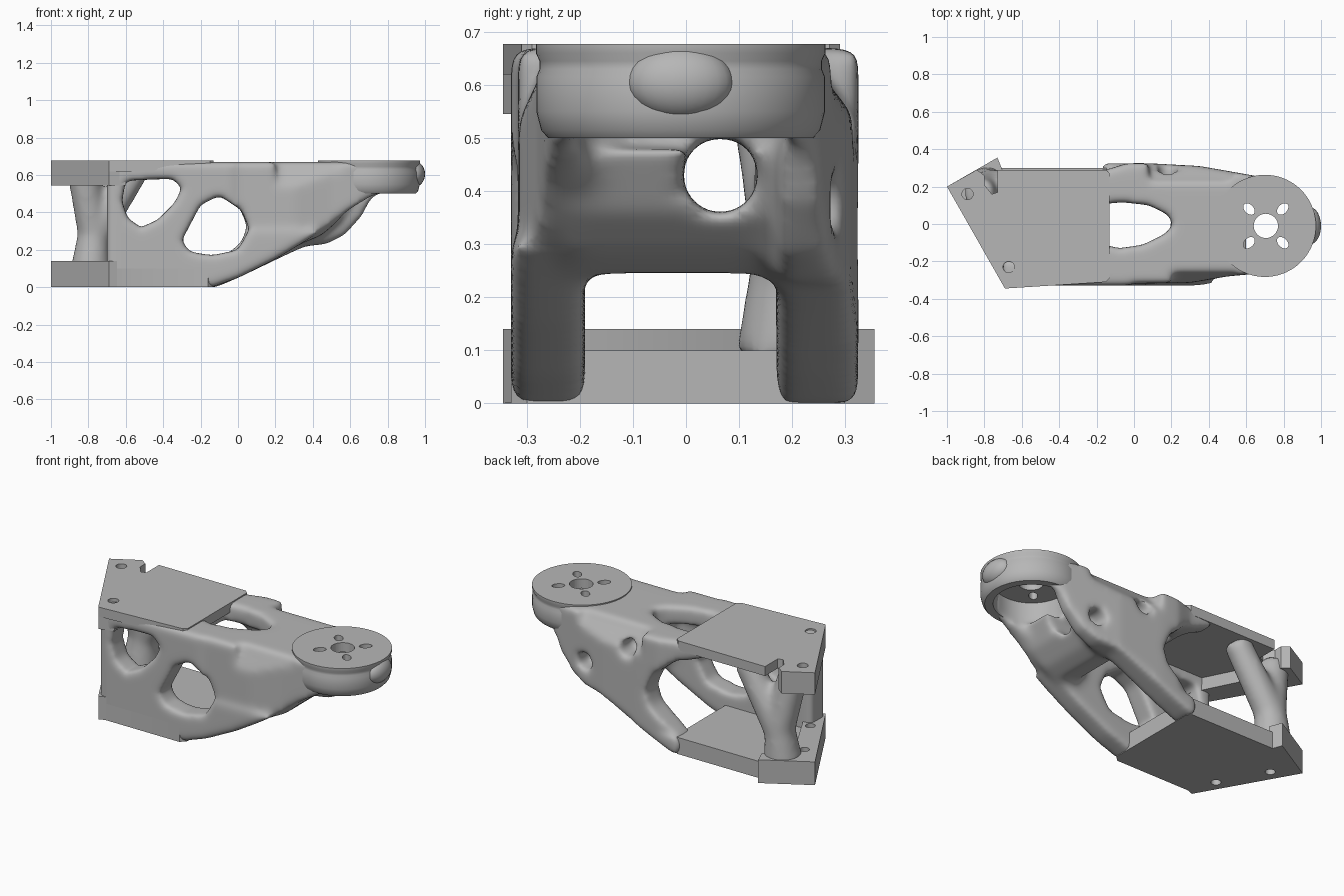
import bpy, bmesh, math
from mathutils import Vector

cube = bpy.data.objects.get("Cube")
if cube:
    bpy.data.objects.remove(cube, do_unlink=True)

metal = bpy.data.materials.new("light grey metal")
metal.use_nodes = True
GREY = (0.47, 0.47, 0.47, 1)
metal.diffuse_color = GREY
metal.node_tree.nodes["Principled BSDF"].inputs["Base Color"].default_value = GREY

# How a 2D outline point and an extrusion height map to 3D, per extrusion axis
PLACE = {"x": lambda p, h: (h, p[0], p[1]),
         "y": lambda p, h: (p[0], h, p[1]),
         "z": lambda p, h: (p[0], p[1], h)}


def prism(bm, pts, lo, hi, axis="z"):
    """Extrude a 2D outline along one axis."""
    a = [bm.verts.new(PLACE[axis](p, lo)) for p in pts]
    b = [bm.verts.new(PLACE[axis](p, hi)) for p in pts]
    n = len(pts)
    faces = [bm.faces.new(a), bm.faces.new(b)]
    faces += [bm.faces.new((a[i], a[(i + 1) % n], b[(i + 1) % n], b[i])) for i in range(n)]
    bmesh.ops.recalc_face_normals(bm, faces=faces)


def oval(cx, cy, rx, ry, turn=0, n=32):
    c, s = math.cos(turn), math.sin(turn)
    ring = [(rx * math.cos(i * math.tau / n), ry * math.sin(i * math.tau / n)) for i in range(n)]
    return [(cx + u * c - v * s, cy + u * s + v * c) for u, v in ring]


def limb(bm, p, q, r1, r2):
    """Tapered rod between two points."""
    p, q = Vector(p), Vector(q)
    d = q - p
    m = d.to_track_quat("Z", "Y").to_matrix().to_4x4()
    m.translation = (p + q) / 2
    bmesh.ops.create_cone(bm, cap_ends=True, segments=24, radius1=r1, radius2=r2,
                          depth=d.length, matrix=m)


def make(name, bm):
    me = bpy.data.meshes.new(name)
    bm.to_mesh(me)
    bm.free()
    ob = bpy.data.objects.new(name, me)
    bpy.context.scene.collection.objects.link(ob)
    me.materials.append(metal)
    return ob


def cutter(*shapes):
    bm = bmesh.new()
    for s in shapes:
        prism(bm, *s)
    ob = make("cutter", bm)
    ob.hide_render = True
    return ob


def cut(ob, tool):
    mod = ob.modifiers.new("cut", "BOOLEAN")
    mod.operation, mod.solver, mod.object = "DIFFERENCE", "EXACT", tool


def bake(ob, angle, tools=()):
    """Apply the modifiers, drop the cutters and shade."""
    bpy.context.view_layer.update()
    ev = ob.evaluated_get(bpy.context.evaluated_depsgraph_get())
    me = bpy.data.meshes.new_from_object(ev)
    ob.modifiers.clear()
    ob.data = me
    for t in tools:
        bpy.data.objects.remove(t, do_unlink=True)
    bpy.ops.object.select_all(action="DESELECT")
    ob.select_set(True)
    bpy.context.view_layer.objects.active = ob
    bpy.ops.object.shade_smooth_by_angle(angle=math.radians(angle))


def remesh(ob, size):
    mod = ob.modifiers.new("remesh", "REMESH")
    mod.mode, mod.voxel_size = "VOXEL", size


# Organic body: side walls, roof skin, core web and forked rear column
front_wall = [(-.7, .015), (-.14, .0), (0, .05), (.2, .15), (.35, .24), (.5, .34),
              (.6, .42), (.72, .49), (.82, .5), (.82, .67), (-.7, .67)]
back_wall = [(-.17, .0), (-.12, .0), (0, .05), (.25, .17), (.36, .22), (.47, .23), (.57, .28),
             (.66, .38), (.72, .49), (.82, .5), (.82, .67), (-.32, .67), (-.3, .6), (-.12, .54),
             (.0, .44), (.05, .33), (.02, .24), (-.17, .09)]
core = [(.18, .67), (.2, .34), (.26, .26), (.36, .24), (.45, .28), (.54, .36), (.62, .5), (.62, .67)]
roof = [(-.2, -.3), (.6, -.25), (.6, .25), (.1, .31), (-.2, .29)]
bm = bmesh.new()
prism(bm, front_wall, -.33, -.19, "y")
prism(bm, back_wall, .17, .325, "y")
prism(bm, core, -.22, .22, "y")
prism(bm, roof, .56, .67)
limb(bm, (-.79, .2, .08), (-.77, .21, .32), .11, .08)
limb(bm, (-.77, .21, .27), (-.54, .2, .64), .085, .075)
limb(bm, (-.77, .21, .27), (-.83, .16, .62), .085, .085)
limb(bm, (.05, .25, .3), (.45, .24, .36), .07, .08)
body = make("organic_body", bm)

hole_a = [(-.6, .57), (-.35, .58), (-.3, .53), (-.34, .45), (-.43, .36), (-.52, .32),
          (-.59, .37), (-.62, .46)]
hole_b = [(-.3, .25), (-.26, .19), (-.14, .17), (.0, .2), (.06, .31), (.02, .41),
          (-.1, .49), (-.2, .44)]
roof_hole = [(-.16, -.11), (-.08, -.13), (.05, -.11), (.17, -.05), (.21, 0), (.18, .05),
             (.08, .1), (-.05, .115), (-.16, .11)]
# Plan outlines that pinch the walls toward the round flange
waist_front = [(-.1, -.35), (0, -.318), (.3, -.315), (.5, -.28), (.7, -.262), (.83, -.21),
               (.83, -.5), (-.1, -.5)]
waist_back = [(-.4, .285), (-.15, .29), (-.02, .33), (.35, .31), (.55, .275), (.7, .248),
              (.83, .19), (.83, .5), (-.4, .5)]
# Sloping shoulders beside the roof
shoulder_front = [(-.25, .7), (-.26, .65), (-.34, .48), (-.5, .48), (-.5, .7)]
shoulder_back = [(.22, .7), (.23, .65), (.335, .52), (.5, .52), (.5, .7)]
tools = [
    cutter((hole_a, -.5, -.1, "y")),
    cutter((hole_b, -.5, -.1, "y")),
    cutter((roof_hole, .5, .8)),
    cutter((waist_front, .3, .8)),
    cutter((waist_back, .1, .8)),
    cutter((shoulder_front, .2, .56, "x")),
    cutter((shoulder_back, .08, .52, "x")),
    cutter((oval(.7, -.01, .2, .2), .48, .8)),
    cutter((oval(.48, .38, .05, .05), .16, .5, "y")),
    cutter((oval(.18, .545, .05, .045), .18, .5, "y")),
    cutter((oval(.065, .43, .072, .072), .1, .8, "x")),
]
remesh(body, .02)
for t in tools:
    cut(body, t)
remesh(body, .014)
soft = body.modifiers.new("soften", "SMOOTH")
soft.factor, soft.iterations = .5, 20
bake(body, 60, tools)

# Mounting plates with thicker bolt strips along the slanted end
top_bolts = [oval(-.89, .16, .03, .03), oval(-.67, -.23, .03, .03)]
bottom_bolts = [oval(-.86, .1, .027, .027), oval(-.71, -.17, .027, .027)]
top_outline = [(-1, .2), (-.84, .29), (-.8, .26), (-.8, .21), (-.76, .16), (-.73, .17), (-.73, .29),
               (-.15, .29), (-.13, .27), (-.13, -.29), (-.15, -.31), (-.69, -.345)]
top_strip = [(-1, .2), (-.84, .29), (-.8, .26), (-.8, .15), (-.6, -.25), (-.6, -.32), (-.69, -.345)]
bottom_outline = [(-1, .2), (-.73, .355), (-.71, .3), (-.15, .3), (-.13, .28), (-.13, -.3),
                  (-.16, -.33), (-.66, -.33), (-.69, -.345)]
bottom_strip = [(-1, .2), (-.73, .355), (-.7, .28), (-.82, .14), (-.62, -.24), (-.62, -.32), (-.69, -.345)]
for name, part, bolts in (
    ("top_plate", (top_outline, .62, .677), top_bolts),
    ("top_bolt_strip", (top_strip, .545, .676), top_bolts),
    ("bottom_plate", (bottom_outline, 0, .1), bottom_bolts),
    ("bottom_bolt_strip", (bottom_strip, .001, .14), bottom_bolts),
):
    bm = bmesh.new()
    prism(bm, *part)
    plate = make(name, bm)
    drill = cutter(*[(b, -.2, .9) for b in bolts])
    cut(plate, drill)
    bake(plate, 30, [drill])

# Round flange: lathed rim, hollow underneath
section = [(0, .677), (.273, .677), (.273, .66), (.266, .645), (.266, .63), (.272, .615),
           (.272, .55), (.263, .515), (.25, .5), (.205, .5), (.2, .62), (0, .62)]
bm = bmesh.new()
ring = [bm.verts.new((.7 + r, -.01, z)) for r, z in section]
edges = [bm.edges.new(e) for e in zip(ring, ring[1:])]
bmesh.ops.spin(bm, geom=ring + edges, cent=(.7, -.01, 0), axis=(0, 0, 1),
               angle=math.tau, steps=72)
bmesh.ops.remove_doubles(bm, verts=bm.verts, dist=.0005)
bmesh.ops.recalc_face_normals(bm, faces=bm.faces)
flange = make("round_flange", bm)

# Centre bore and four slanted slots
slots = [(oval(.705 + sx * .09, -.01 + sy * .09, .036, .024, sx * sy * math.pi / 4), .3, .9)
         for sx in (-1, 1) for sy in (-1, 1)]
drill = cutter((oval(.705, -.01, .065, .065), .3, .9), *slots)
cut(flange, drill)
bake(flange, 35, [drill])

# Small swelling on the flange nose
bm = bmesh.new()
bmesh.ops.create_uvsphere(bm, u_segments=24, v_segments=16, radius=1)
bmesh.ops.scale(bm, vec=(.06, .1, .07), verts=bm.verts)
bmesh.ops.translate(bm, vec=(.94, -.01, .605), verts=bm.verts)
bake(make("flange_nose", bm), 60)
